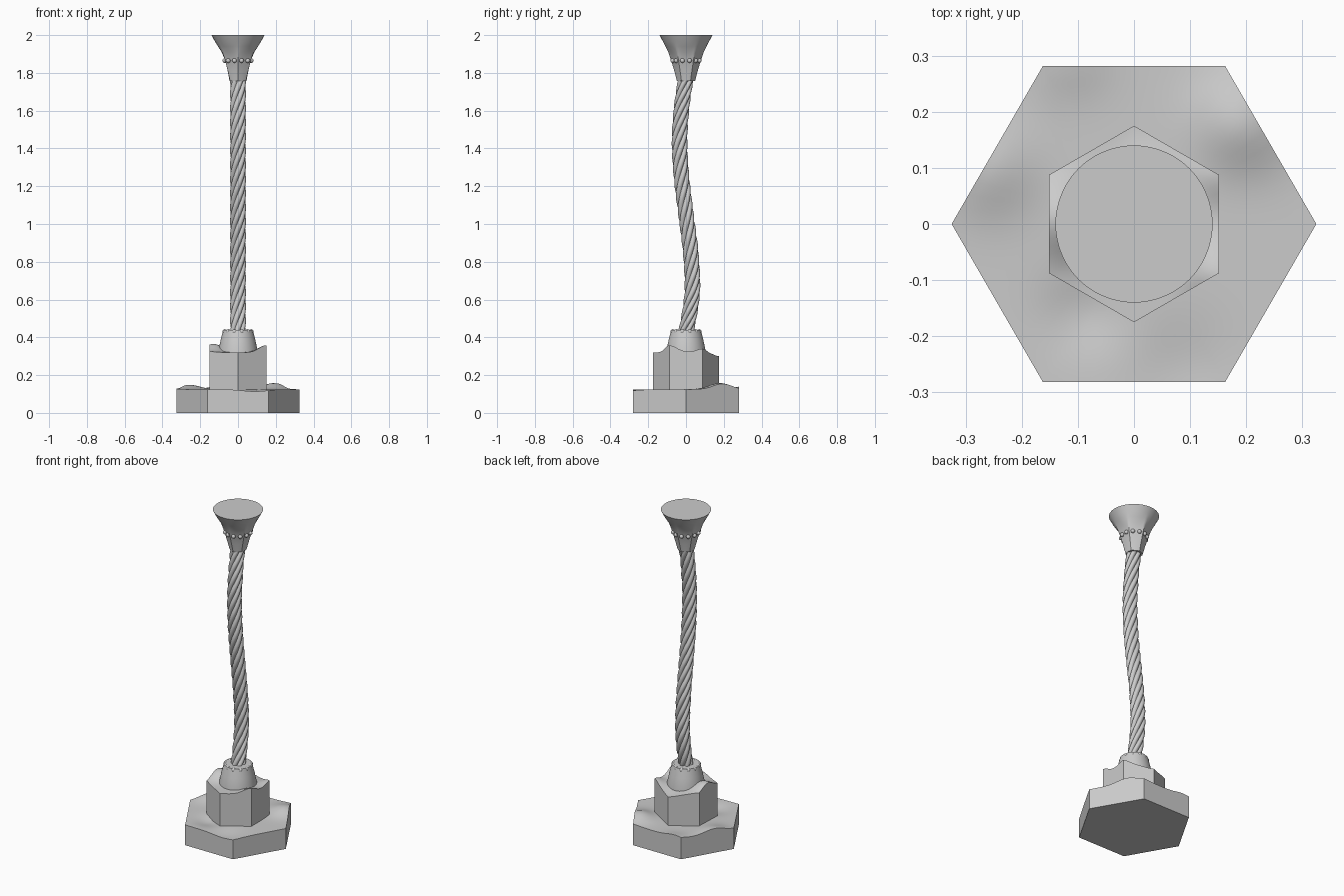
import bpy, bmesh
from math import sin, cos, pi, sqrt, exp, radians
from mathutils import Vector

if "Cube" in bpy.data.objects:
    bpy.data.objects.remove(bpy.data.objects["Cube"])

grey = bpy.data.materials.new("stone grey")
grey.use_nodes = True
grey.diffuse_color = (0.6, 0.6, 0.6, 1)
grey.node_tree.nodes["Principled BSDF"].inputs["Base Color"].default_value = (0.6, 0.6, 0.6, 1)


def finish(name, bm, angle=35):
    """Turn a bmesh into a shaded object."""
    bmesh.ops.recalc_face_normals(bm, faces=bm.faces)
    mesh = bpy.data.meshes.new(name)
    bm.to_mesh(mesh)
    bm.free()
    mesh.materials.append(grey)
    obj = bpy.data.objects.new(name, mesh)
    bpy.context.collection.objects.link(obj)
    bpy.ops.object.select_all(action='DESELECT')
    obj.select_set(True)
    bpy.context.view_layer.objects.active = obj
    bpy.ops.object.shade_smooth_by_angle(angle=radians(angle))
    return obj


def loft(name, rings, angle=35):
    """Skin closed rings of points and cap both ends."""
    bm = bmesh.new()
    loops = [[bm.verts.new(p) for p in ring] for ring in rings]
    n = len(loops[0])
    for a, b in zip(loops, loops[1:]):
        for i in range(n):
            j = (i + 1) % n
            bm.faces.new((a[i], a[j], b[j], b[i]))
    bm.faces.new(loops[0])
    bm.faces.new(loops[-1])
    return finish(name, bm, angle)


def hex_factor(t, turn):
    """Distance to a unit hexagon's edge at angle t; a corner lies at turn."""
    return cos(pi / 6) / cos((t - turn) % (pi / 3) - pi / 6)


def ring(radius, z, hexness=0, turn=pi / 2, n=72):
    pts = []
    for i in range(n):
        t = 2 * pi * i / n
        r = radius * (1 + hexness * (hex_factor(t, turn) - 1))
        pts.append((r * cos(t), r * sin(t), z))
    return pts


def wavy_hexagon(name, radius, bottom, top, turn, bumps):
    """Hexagonal block whose top undulates with soft bumps and hollows."""
    def height(x, y):
        return top + sum(h * exp(-((x - u) ** 2 + (y - v) ** 2) / w ** 2)
                         for u, v, h, w in bumps)
    rings = [ring(radius, bottom, 1, turn)]
    steps = 24
    for k in range(steps, 0, -1):
        rings.append([(x, y, height(x, y))
                      for x, y, _ in ring(radius * k / steps, 0, 1, turn)])
    return loft(name, rings)


def bead_ring(name, count, radius, z, size):
    bm = bmesh.new()
    for i in range(count):
        t = 2 * pi * (i + 0.5) / count
        made = bmesh.ops.create_uvsphere(bm, u_segments=12, v_segments=8, radius=size)
        bmesh.ops.translate(bm, verts=made["verts"],
                            vec=Vector((radius * cos(t), radius * sin(t), z)))
    return finish(name, bm, 60)


# Stepped foot: two hexagons turned against each other
wavy_hexagon("base_block", 0.325, 0, 0.125, 0, [
    (0.19, 0.18, 0.033, 0.08), (-0.26, 0.10, 0.024, 0.08),
    (-0.12, 0.30, 0.015, 0.07), (-0.09, -0.16, -0.016, 0.07),
    (0.09, -0.26, -0.012, 0.09)])
wavy_hexagon("upper_block", 0.175, 0.08, 0.32, pi / 2, [
    (0.15, -0.09, 0.038, 0.06), (-0.13, 0.01, 0.045, 0.07),
    (0.15, 0.09, 0.02, 0.05), (0, 0.175, -0.02, 0.08)])

# Lower collar with beads around its rim
loft("lower_collar", [ring(0.106, 0.29), ring(0.105, 0.325),
                      ring(0.092, 0.385), ring(0.079, 0.44)])
bead_ring("lower_beads", 12, 0.072, 0.431, 0.012)

# Twisted rope stem following a gentle S curve
sway = [(0.42, -0.002), (0.54, 0.021), (0.66, 0.034), (0.85, 0.025), (1.05, 0.0),
        (1.25, -0.024), (1.44, -0.034), (1.61, -0.024), (1.78, 0.0)]


def sway_at(z):
    """Smooth interpolation through the sway points."""
    for k in range(len(sway) - 1):
        if z <= sway[k + 1][0] or k == len(sway) - 2:
            break
    p = [sway[max(0, min(len(sway) - 1, k + d))] for d in (-1, 0, 1, 2)]
    span = p[2][0] - p[1][0]
    m1 = (p[2][1] - p[0][1]) / (p[2][0] - p[0][0]) * span
    m2 = (p[3][1] - p[1][1]) / (p[3][0] - p[1][0]) * span
    t = (z - p[1][0]) / span
    return ((2 * t**3 - 3 * t**2 + 1) * p[1][1] + (t**3 - 2 * t**2 + t) * m1
            + (3 * t**2 - 2 * t**3) * p[2][1] + (t**3 - t**2) * m2)


strands, offset, thick, pitch = 6, 0.0265, 0.0155, 0.45
points, levels = 48, 160
stem = []
for k in range(levels + 1):
    z = 0.42 + 1.36 * k / levels
    level = []
    for i in range(points):
        t = 2 * pi * i / points
        f = t % (2 * pi / strands) - pi / strands
        r = offset * cos(f) + sqrt(thick**2 - (offset * sin(f)) ** 2)
        a = t + 2 * pi * z / pitch
        level.append((r * cos(a), sway_at(z) + r * sin(a), z))
    stem.append(level)
loft("rope_stem", stem, 40)

# Flared head: hexagonal socket blending into a round flat top
loft("flared_head", [ring(0.048, 1.757, 0.5), ring(0.062, 1.81, 0.9),
                     ring(0.08, 1.87, 1), ring(0.094, 1.91, 0.6),
                     ring(0.108, 1.94, 0.15), ring(0.122, 1.966), ring(0.14, 2.0)], 25)
bead_ring("upper_beads", 12, 0.073, 1.865, 0.012)
